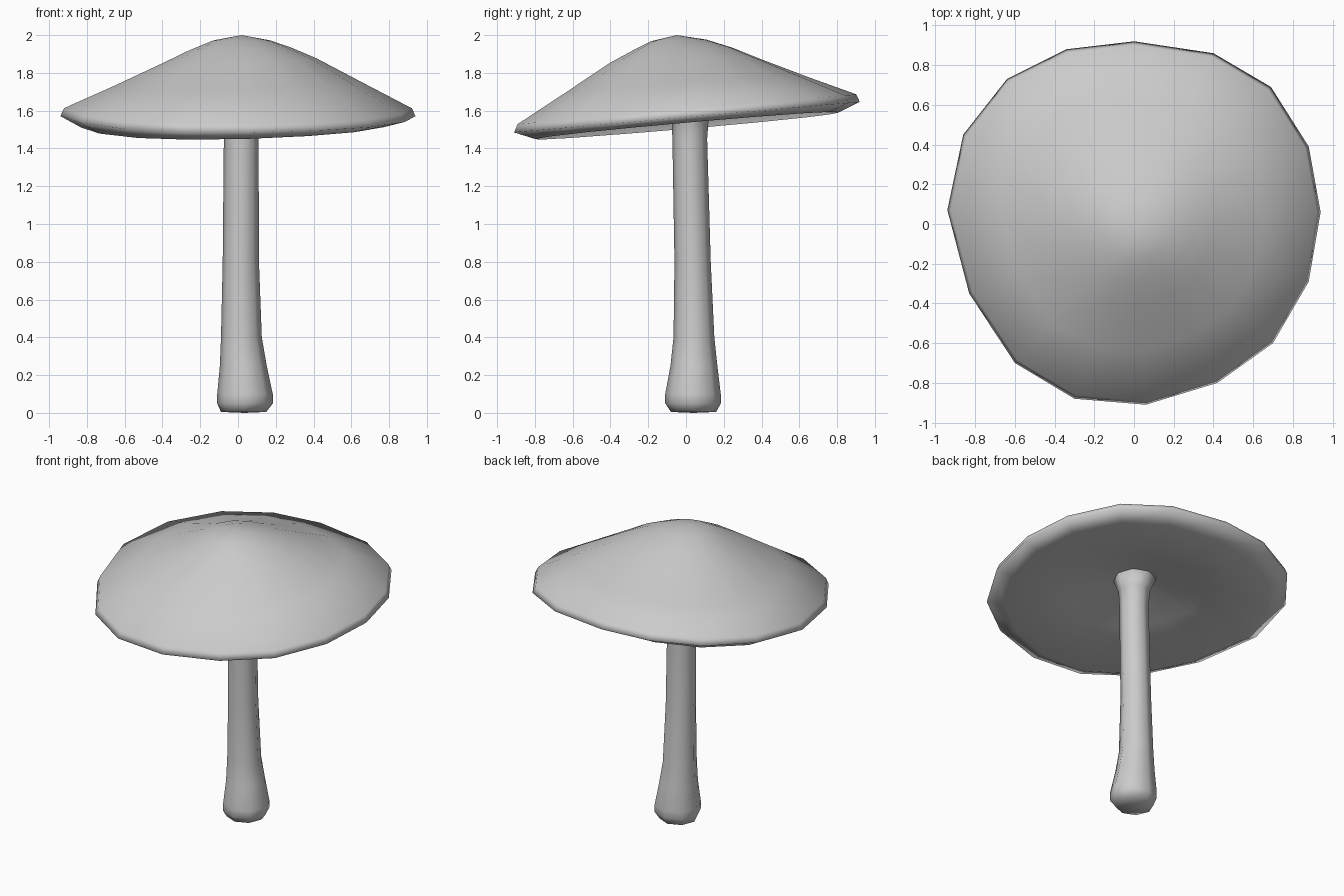
import bpy, bmesh
from math import cos, sin, radians

cube = bpy.data.objects.get("Cube")
if cube:
    bpy.data.objects.remove(cube, do_unlink=True)

grey = bpy.data.materials.new("plain grey")
grey.use_nodes = True
COLOUR = (0.6, 0.6, 0.6, 1)
grey.diffuse_color = COLOUR
grey.node_tree.nodes["Principled BSDF"].inputs["Base Color"].default_value = COLOUR


def loft(name, rings, start=None, end=None):
    """Skin a list of point rings; each end gets a fan to a point or a flat face."""
    bm = bmesh.new()
    loops = [[bm.verts.new(p) for p in ring] for ring in rings]
    n = len(loops[0])
    for a, b in zip(loops, loops[1:]):
        for i in range(n):
            j = (i + 1) % n
            bm.faces.new((a[i], a[j], b[j], b[i]))
    for loop, tip in ((loops[0], start), (loops[-1], end)):
        if tip:
            v = bm.verts.new(tip)
            for i in range(n):
                bm.faces.new((loop[i], loop[(i + 1) % n], v))
        else:
            bm.faces.new(loop)
    bmesh.ops.recalc_face_normals(bm, faces=bm.faces)
    mesh = bpy.data.meshes.new(name)
    bm.to_mesh(mesh)
    bm.free()
    mesh.materials.append(grey)
    mesh.shade_smooth()
    obj = bpy.data.objects.new(name, mesh)
    bpy.context.collection.objects.link(obj)
    return obj


# Cap: an uneven sixteen-sided rim, scaled inwards and tilted up at the back
RIM = [(.94, .06), (.88, .39), (.69, .69), (.40, .86), (0, .92), (-.34, .88),
       (-.64, .73), (-.86, .45), (-.94, .07), (-.83, -.35), (-.60, -.70),
       (-.30, -.88), (.06, -.91), (.42, -.80), (.70, -.60), (.88, -.29)]


def cap_ring(scale, z, tilt_x, tilt_y, cx=0, cy=0):
    return [(cx + x * scale, cy + y * scale,
             z + tilt_x * x * scale + tilt_y * y * scale) for x, y in RIM]


cap_rings = [
    cap_ring(.15, 1.645, 0, .03, .02, .03),     # underside by the stem
    cap_ring(.45, 1.585, .01, .06),
    cap_ring(.88, 1.52, .02, .088),             # lower lip
    cap_ring(1.0, 1.565, 0, .088),              # widest edge
    cap_ring(.98, 1.607, 0, .088),              # upper lip
    cap_ring(.70, 1.737, .015, .065),
    cap_ring(.43, 1.865, .03, .03, .01, -.01),
    cap_ring(.29, 1.925, .03, .03, .01, -.02),
    cap_ring(.16, 1.972, 0, .03, .02, -.04),
]
loft("cap", cap_rings, start=(.02, .03, 1.66), end=(.02, -.05, 2.0))

# Stem: eight-sided, swelling at the foot and leaning slightly; flares into the cap
STEM = [(.03, .04, .12, .005), (.037, .037, .147, .05), (.037, .037, .147, .1),
        (.028, .042, .124, .25), (.018, .042, .108, .4), (.015, .035, .096, .8),
        (.017, .02, .092, 1.45), (.017, .022, .098, 1.56), (.02, .03, .14, 1.66)]
ANGLES = [radians(a) for a in range(0, 360, 45)]
stem_rings = [[(cx + r * cos(a), cy + r * sin(a), z) for a in ANGLES]
              for cx, cy, r, z in STEM]
stem = loft("stem", stem_rings, start=(.035, .04, 0))
